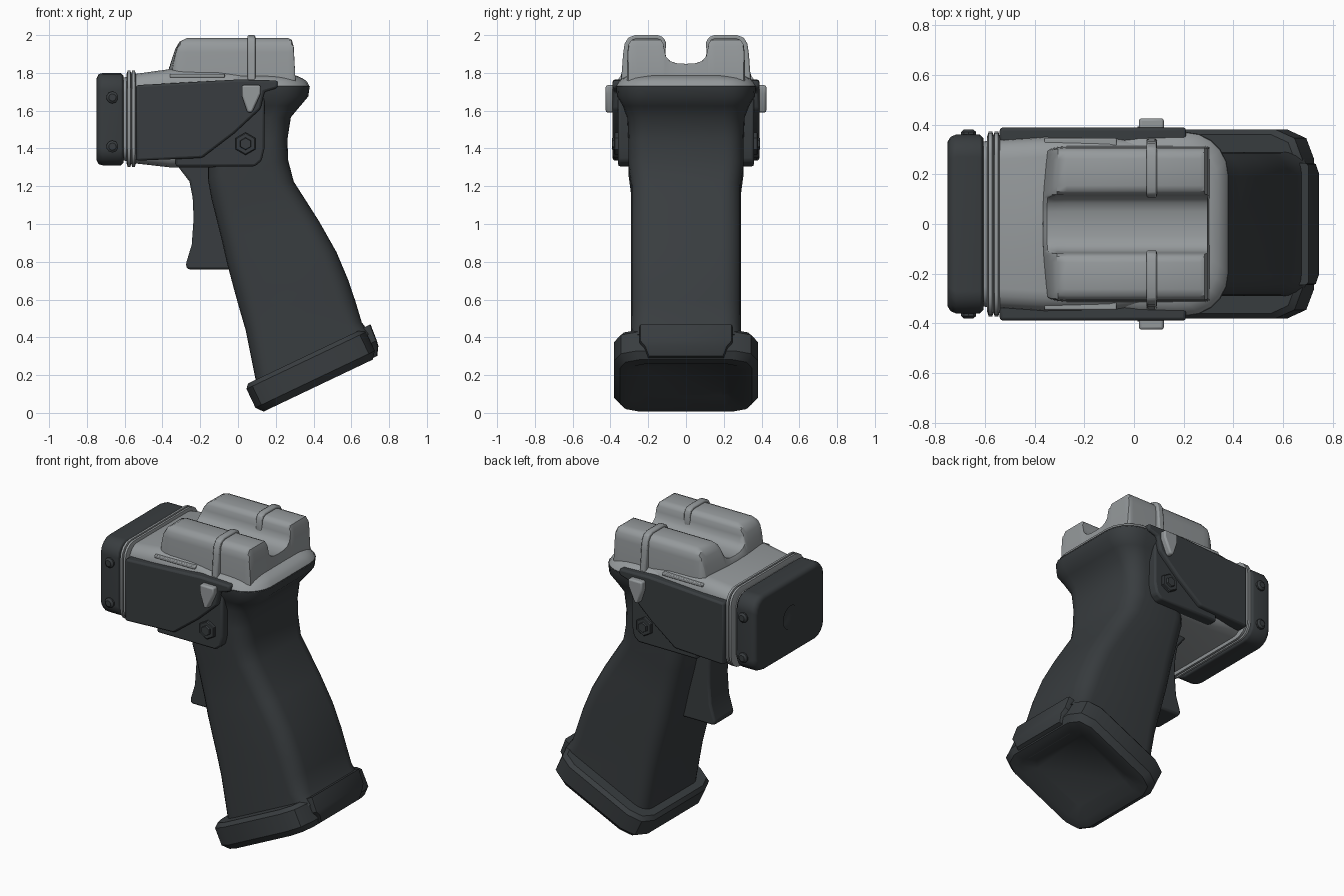
import bpy, bmesh, math
from mathutils import Vector as V

if "Cube" in bpy.data.objects:
    bpy.data.objects.remove(bpy.data.objects["Cube"])

dark = bpy.data.materials.new("dark_grey")
dark.diffuse_color = (0.04, 0.046, 0.05, 1)
dark.use_nodes = True
dark.node_tree.nodes["Principled BSDF"].inputs["Base Color"].default_value = dark.diffuse_color
grey = bpy.data.materials.new("mid_grey")
grey.diffuse_color = (0.3, 0.32, 0.33, 1)
grey.use_nodes = True
grey.node_tree.nodes["Principled BSDF"].inputs["Base Color"].default_value = grey.diffuse_color
X, Y, Z = V((1, 0, 0)), V((0, 1, 0)), V((0, 0, 1))


def finish(name, bm, mat=grey, bevel=0, mirror=False, angle=35):
    bmesh.ops.recalc_face_normals(bm, faces=bm.faces)
    me = bpy.data.meshes.new(name)
    bm.to_mesh(me)
    bm.free()
    ob = bpy.data.objects.new(name, me)
    bpy.context.collection.objects.link(ob)
    me.materials.append(mat)
    bpy.ops.object.select_all(action='DESELECT')
    ob.select_set(True)
    bpy.context.view_layer.objects.active = ob
    bpy.ops.object.shade_smooth_by_angle(angle=math.radians(angle))
    if bevel:
        b = ob.modifiers.new("bevel", 'BEVEL')
        b.width, b.segments, b.limit_method = bevel, 2, 'ANGLE'
    if mirror:
        m = ob.modifiers.new("mirror", 'MIRROR')
        m.use_axis = (False, True, False)
    return ob


def loft(name, rings, **kw):
    bm = bmesh.new()
    vs = [[bm.verts.new(p) for p in r] for r in rings]
    n = len(vs[0])
    for a, b in zip(vs, vs[1:]):
        for i in range(n):
            bm.faces.new((a[i], a[(i + 1) % n], b[(i + 1) % n], b[i]))
    bm.faces.new(vs[0])
    bm.faces.new(vs[-1][::-1])
    return finish(name, bm, **kw)


def rrect(c, u, v, hu, hv, r, seg=4):
    """Rounded rectangle ring around c in the plane of u and v."""
    out = []
    for k, (su, sv) in enumerate([(1, 1), (-1, 1), (-1, -1), (1, -1)]):
        for i in range(seg + 1):
            a = math.pi / 2 * (k + i / seg)
            out.append(c + u * (su * (hu - r) + r * math.cos(a))
                         + v * (sv * (hv - r) + r * math.sin(a)))
    return out


def plate(name, pts, y0, y1, **kw):
    """Prism with an x-z outline."""
    return loft(name, [[V((x, y, z)) for x, z in pts] for y in (y0, y1)], **kw)


def xring(x, hy, z0, z1, r):
    return rrect(V((x, 0, (z0 + z1) / 2)), Y, Z, hy, (z1 - z0) / 2, r)


# grip: front edge, back edge, half width, corner radius
sections = [
    (.10, .14, .70, .42, .29, .08), (.04, .44, .655, .48, .29, .09),
    (.005, .56, .622, .59, .29, .10), (-.02, .65, .585, .70, .29, .10),
    (-.06, .80, .522, .85, .29, .10), (-.087, .92, .43, 1.013, .29, .10),
    (-.14, 1.13, .295, 1.225, .29, .10), (-.16, 1.24, .265, 1.34, .305, .10),
    (-.16, 1.42, .262, 1.45, .305, .10), (-.15, 1.55, .28, 1.565, .31, .11),
    (-.15, 1.63, .33, 1.625, .335, .13), (-.15, 1.68, .372, 1.675, .365, .16),
    (-.15, 1.73, .38, 1.73, .37, .17)]
rings = []
for fx, fz, bx, bz, hw, r in sections:
    f, b = V((fx, 0, fz)), V((bx, 0, bz))
    rings.append(rrect((f + b) / 2, (b - f).normalized(), Y, (b - f).length / 2, hw, r, 5))
loft("grip", rings, mat=dark, angle=50)

# rounded cap closing the grip under the sight
loft("grip_cap", [rrect(V((.115 + (x - .38) / 2, 0, z)), X, Y, (x + .15) / 2, hw, .17, 5)
                  for x, z, hw in ((.38, 1.725, .37), (.365, 1.755, .355), (.34, 1.772, .335),
                                   (.31, 1.785, .31))], angle=50)

# tilted base with recessed underside and heel tab
U, N = V((.903, 0, .43)), V((-.43, 0, .903))


def base_ring(v, inset):
    return rrect(U * .445 + N * v, U, Y, .35 - inset, .38 - inset, max(.12 - inset * .5, .04), 2)


loft("grip_base", [base_ring(-.015, .15), base_ring(-.052, .085), base_ring(-.052, .03),
                   base_ring(-.015, 0), base_ring(.095, 0), base_ring(.118, .02)], mat=dark)
loft("heel_tab", [rrect(U * (end - .05) + N * v, U, Y, .05, h, .015, 2)
                  for v, end, h in ((-.045, .795, .20), (.0, .823, .22), (.03, .828, .245),
                                    (.122, .835, .245))], mat=dark)

# trigger
plate("trigger", [(-.33, 1.32), (-.257, 1.225), (-.24, 1.14), (-.235, 1.03), (-.245, .89),
                  (-.277, .785), (-.268, .76), (-.03, .76), (-.08, 1.0), (-.1, 1.32)],
      -.1, .1, mat=dark, bevel=.02)

# main body
loft("body", [xring(-.62, .33, 1.34, 1.77, .08), xring(-.54, .34, 1.32, 1.795, .08),
              xring(-.36, .35, 1.30, 1.82, .08), xring(-.1, .35, 1.30, 1.815, .08),
              xring(.1, .33, 1.32, 1.80, .08), xring(.12, .28, 1.40, 1.797, .08)])

# ribbed collar
for i, x in enumerate((-.577, -.553)):
    loft(f"collar_rib_{i + 1}", [xring(x + dx, .36 + d, 1.315 - d, 1.80 + d, .09)
                                for dx, d in ((-.014, -.01), (-.007, .012), (.007, .012), (.014, -.01))])

# nozzle block with round port
nozzle = loft("nozzle_block", [xring(-.75, .33, 1.34, 1.77, .08), xring(-.738, .35, 1.317, 1.793, .09),
                               xring(-.715, .36, 1.31, 1.80, .09), xring(-.62, .36, 1.31, 1.80, .09),
                               xring(-.605, .345, 1.325, 1.785, .08)], mat=dark)
cutter = loft("port_cutter", [rrect(V((x, 0, 1.555)), Y, Z, .075, .075, .075) for x in (-.8, -.69)])
cutter.hide_render = True
cutter.hide_viewport = True
cut = nozzle.modifiers.new("port", 'BOOLEAN')
cut.object, cut.operation, cut.solver = cutter, 'DIFFERENCE', 'EXACT'
nozzle.modifiers.new("normals", 'WEIGHTED_NORMAL')

# side plates, both sides
plate("side_plate", [(-.54, 1.735), (-.54, 1.335), (-.19, 1.35), (-.02, 1.48), (.12, 1.61),
                     (.14, 1.70), (.21, 1.72), (.21, 1.76), (0, 1.765)],
      .31, .388, mat=dark, bevel=.012, mirror=True)
plate("hinge_plate", [(-.33, 1.305), (.09, 1.305), (.125, 1.335), (.14, 1.40), (.14, 1.70), (-.33, 1.70)],
      .27, .36, mat=dark, bevel=.012, mirror=True)
plate("strap_clip", [(.02, 1.735), (.12, 1.735), (.12, 1.69), (.075, 1.59), (.05, 1.59), (.02, 1.68)],
      .35, .425, bevel=.01, mirror=True)
plate("top_strip", [(-.36, 1.775), (-.36, 1.795), (-.07, 1.795), (-.07, 1.775)],
      .30, .345, bevel=.005, mirror=True)


def bolt(name, x, z, r, rings, sides=6):
    loft(name, [[V((x + r * k * math.cos(a), y, z + r * k * math.sin(a)))
                 for a in (math.tau * (i + .5) / sides for i in range(sides))]
                for y, k in rings], mat=dark, mirror=True)


bolt("hinge_bolt", .04, 1.425, .06, ((.34, 1), (.375, 1), (.38, .9), (.38, .55), (.392, .5)))
for n, z in (("upper", 1.67), ("lower", 1.41)):
    bolt(f"nozzle_bolt_{n}", -.665, z, .032, ((.34, 1), (.37, 1), (.38, .6)), 10)

# sight saddle: U-shaped section swept along x, ends cut down in height and bowed forward
half = [(0, 1.848), (.05, 1.85), (.085, 1.862), (.107, 1.885), (.115, 1.92), (.12, 1.955),
        (.132, 1.975), (.155, 1.985), (.262, 1.985), (.288, 1.975), (.305, 1.95), (.31, 1.91), (.314, 1.75)]
prof = half + [(-y, z) for y, z in half[:0:-1]]
loft("sight_saddle", [[V((x - bow * (1 - (y / .31) ** 2), y * w, min(z, top + .001 * (z - 1.75)))) for y, z in prof]
                      for x, top, w, bow in (
                          (-.352, 1.79, .93, .02), (-.345, 1.83, .95, .02), (-.335, 1.88, .965, .015),
                          (-.322, 1.93, .98, .01), (-.305, 1.965, .99, .005), (-.27, 2, 1, 0), (.265, 2, 1, 0),
                          (.284, 1.975, 1, 0), (.295, 1.94, .99, 0), (.304, 1.77, .98, 0))], angle=40)

# straps over both rails
strap = [(.11, 1.87), (.106, 1.96), (.12, 1.988), (.15, 2.0), (.27, 2.0), (.305, 1.987),
         (.325, 1.955), (.333, 1.90), (.345, 1.74), (.2, 1.74)]
loft("rail_strap", [[V((x, y, z)) for y, z in strap] for x in (.05, .092)], bevel=.008, mirror=True)
